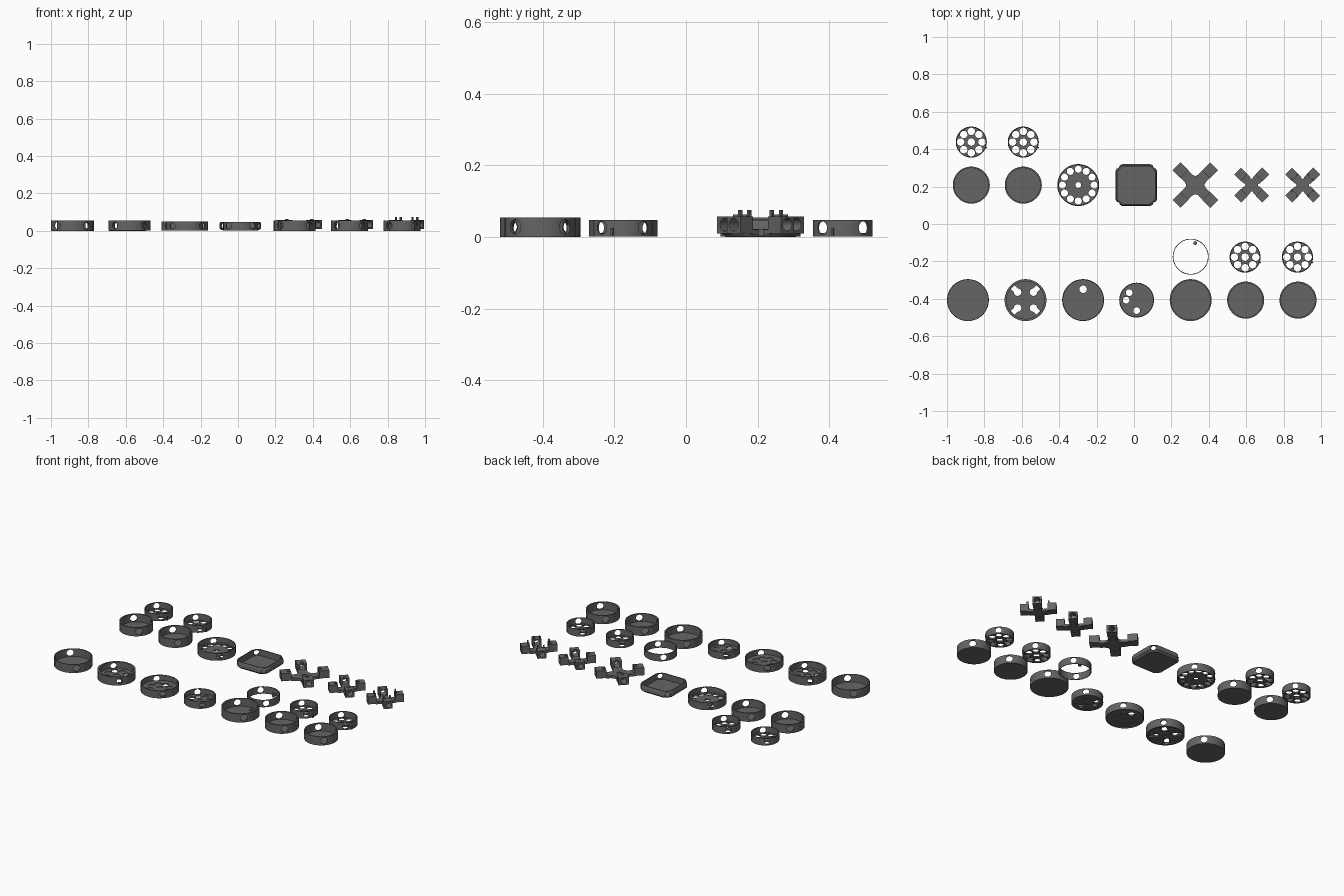
import bpy, bmesh
from math import sin, cos, pi, radians
from mathutils import Matrix, Vector

cube = bpy.data.objects.get("Cube")
if cube:
    bpy.data.objects.remove(cube)

grey = bpy.data.materials.new("dark_grey")
grey.use_nodes = True
COLOUR = (0.13, 0.13, 0.13, 1)
grey.diffuse_color = COLOUR
grey.node_tree.nodes["Principled BSDF"].inputs["Base Color"].default_value = COLOUR
STEPS = 64
DIAGONALS = (45, 135, 225, 315)


def round_shape(a):
    return 1


def square_shape(a):
    return min(1 / max(abs(cos(a)), abs(sin(a))), 1.22)


def cross_shape(a):
    # Concave between the diagonal arms
    return 0.8 - 0.2 * cos(4 * a)


def lathe(bm, profile, shape=round_shape):
    # Sweep a closed profile around the z axis
    rings = []
    for i in range(STEPS):
        a = 2 * pi * i / STEPS
        k = shape(a)
        rings.append([bm.verts.new((r * k * cos(a), r * k * sin(a), z)) for r, z in profile])
    n = len(profile)
    for i in range(STEPS):
        p, q = rings[i], rings[(i + 1) % STEPS]
        for j in range(n):
            m = (j + 1) % n
            if profile[j][0] or profile[m][0]:
                bm.faces.new((p[j], q[j], q[m], p[m]))
    bmesh.ops.remove_doubles(bm, verts=bm.verts, dist=1e-6)
    bmesh.ops.dissolve_degenerate(bm, edges=bm.edges, dist=1e-6)
    bmesh.ops.recalc_face_normals(bm, faces=bm.faces)


def peg(bm, x, y, z0, z1, r, sides=24):
    bmesh.ops.create_cone(bm, cap_ends=True, segments=sides, radius1=r, radius2=r, depth=z1 - z0,
                          matrix=Matrix.Translation((x, y, (z0 + z1) / 2)))


def radial_peg(bm, angle, r0, r1, z, radius):
    # Cylinder lying along a radius
    m = (Matrix.Rotation(radians(angle), 4, "Z") @ Matrix.Translation(((r0 + r1) / 2, 0, z))
         @ Matrix.Rotation(pi / 2, 4, "Y"))
    bmesh.ops.create_cone(bm, cap_ends=True, segments=24, radius1=radius, radius2=radius,
                          depth=r1 - r0, matrix=m)


def block(bm, angle, r0, r1, width, z0, z1, side=0):
    # Box placed along a radius
    m = (Matrix.Rotation(radians(angle), 4, "Z")
         @ Matrix.Translation(((r0 + r1) / 2, side, (z0 + z1) / 2))
         @ Matrix.Diagonal(Vector((r1 - r0, width, z1 - z0, 1))))
    bmesh.ops.create_cube(bm, size=1, matrix=m)


def make(name, bm, x, y):
    mesh = bpy.data.meshes.new(name)
    bm.to_mesh(mesh)
    bm.free()
    ob = bpy.data.objects.new(name, mesh)
    bpy.context.collection.objects.link(ob)
    ob.location = (x, y, 0)
    mesh.materials.append(grey)
    return ob


def finish(ob, *cutters):
    # Cut the holes one set at a time, then smooth the curved walls
    bpy.ops.object.select_all(action="DESELECT")
    bpy.context.view_layer.objects.active = ob
    ob.select_set(True)
    for cuts in cutters:
        cutter = make("cutter", cuts, *ob.location[:2])
        mod = ob.modifiers.new("holes", "BOOLEAN")
        mod.operation, mod.solver, mod.object = "DIFFERENCE", "EXACT", cutter
        bpy.ops.object.modifier_apply(modifier=mod.name)
        bpy.data.objects.remove(cutter)
    bpy.ops.object.shade_smooth_by_angle(angle=radians(30))


def side_holes(r, z, radius):
    cuts = bmesh.new()
    for a in DIAGONALS:
        radial_peg(cuts, a, r - 0.03, r + 0.03, z, radius)
    return cuts


def tray(name, x, y, r, h, wall):
    bm = bmesh.new()
    lathe(bm, [(0, 0), (r, 0), (r, h), (r - wall, h), (r - wall, 0.005), (0, 0.005)])
    finish(make(name, bm, x, y), side_holes(r, h / 2 + 0.001, 0.0205))


def ring_wall(name, x, y, r, h, wall):
    bm = bmesh.new()
    lathe(bm, [(r - wall, 0.002), (r, 0.002), (r, h), (r - wall, h)])
    finish(make(name, bm, x, y), side_holes(r, h / 2 + 0.002, 0.0185))


def perforated(name, x, y, r, h, wall, lo, ring, count, hole, centre, open_holes=None, slots=False):
    # Drum wall around a low plate with a ring of open or blind holes
    ring_wall(name + "_wall", x, y, r, h, wall)
    hi = lo + 0.009
    plate, holes = bmesh.new(), bmesh.new()
    peg(plate, 0, 0, lo, hi, r - wall + 0.001, STEPS)

    def drill(px, py, radius, through):
        if through:
            peg(holes, px, py, lo - 0.01, hi + 0.01, radius)
        else:
            peg(holes, px, py, hi - 0.0035, hi + 0.01, radius)
            peg(holes, px, py, lo - 0.01, lo + 0.0035, radius)

    for i in range(count):
        a = 2 * pi * i / count
        drill(ring * cos(a), ring * sin(a), hole, open_holes is None or i in open_holes)
    drill(0, 0, centre, open_holes is None)
    cutters = [holes]
    if slots:
        slot = bmesh.new()
        for a in DIAGONALS:
            block(slot, a, ring, r - wall - 0.003, 0.028, lo - 0.02, hi + 0.02)
        cutters.append(slot)
    finish(make(name + "_plate", plate, x, y), *cutters)


def cross(name, x, y, reach, inner, width, pins=False):
    # Low concave hub with four diagonal arms ending in bored blocks
    bm, cuts = bmesh.new(), bmesh.new()
    lathe(bm, [(0, 0.005), (inner, 0.005), (inner, 0.022), (0, 0.022)], cross_shape)
    peg(cuts, 0, 0, 0.018, 0.03, 0.016)
    finish(make(name + "_hub", bm, x, y), cuts)
    for i, a in enumerate(DIAGONALS):
        bm, cuts = bmesh.new(), bmesh.new()
        block(bm, a, inner, reach, width, 0.01, 0.058)
        radial_peg(cuts, a, inner - 0.01, reach + 0.01, 0.035, 0.018)
        finish(make(f"{name}_block_{i + 1}", bm, x, y), cuts)
        bm = bmesh.new()
        block(bm, a, inner * 0.6, inner + 0.002, width * 0.95, 0.006, 0.021)
        if pins:
            for side in (-0.018, 0.018):
                block(bm, a, inner + 0.002, inner + 0.011, 0.008, 0.057, 0.075, side)
        else:
            peg(bm, inner * 1.15 * cos(radians(a)), inner * 1.15 * sin(radians(a)),
                0.056, 0.063, 0.01)
        finish(make(f"{name}_arm_{i + 1}", bm, x, y))


# Closed-bottom trays
for i, (x, y, r) in enumerate([(-0.888, -0.407, 0.112), (0.303, -0.407, 0.112),
                               (0.597, -0.407, 0.099), (0.877, -0.407, 0.099),
                               (-0.87, 0.208, 0.099), (-0.592, 0.208, 0.099)]):
    tray(f"tray_{i + 1}", x, y, r, 0.055, 0.004 if i == 0 else 0.008)

# Small wheels with eight open holes and an outer tab
for i, (x, y) in enumerate([(-0.87, 0.438), (-0.592, 0.438), (0.594, -0.177), (0.874, -0.177)]):
    perforated(f"small_wheel_{i + 1}", x, y, 0.083, 0.048, 0.005, 0.002, 0.057, 8, 0.02, 0.02)
    tab = bmesh.new()
    block(tab, -20, 0.08, 0.09, 0.006, 0.002, 0.025)
    finish(make(f"small_wheel_tab_{i + 1}", tab, x, y))

# Large wheels
perforated("twelve_hole_wheel", -0.298, 0.208, 0.112, 0.05, 0.005, 0.007, 0.085, 12, 0.019, 0.016)
perforated("slotted_wheel", -0.58, -0.407, 0.112, 0.055, 0.012, 0.007, 0.06, 8, 0.02, 0.02,
           (1, 3, 5, 7), True)
perforated("one_hole_wheel", -0.272, -0.407, 0.112, 0.05, 0.005, 0.007, 0.058, 8, 0.02, 0.02, (2,))
perforated("three_hole_wheel", 0.014, -0.407, 0.093, 0.048, 0.005, 0.005, 0.056, 8, 0.018, 0.018,
           (3, 4, 6))

# Open ring and the locating pegs beside it
ring_wall("open_ring", 0.303, -0.175, 0.096, 0.048, 0.004)
for name, y, z0, z1 in (("ring_peg", -0.102, 0.002, 0.02), ("tray_peg", -0.334, 0.004, 0.012)):
    bm = bmesh.new()
    peg(bm, 0.327, y, z0, z1, 0.01)
    finish(make(name, bm, 0, 0))

# Rounded square tray
bm = bmesh.new()
lathe(bm, [(0, 0.004), (0.1, 0.004), (0.112, 0.015), (0.112, 0.037), (0.106, 0.048),
           (0.1, 0.048), (0.1, 0.009), (0, 0.009)], square_shape)
finish(make("square_tray", bm, 0.012, 0.208), side_holes(0.13, 0.028, 0.0165))

# Cross-shaped holders
cross("large_cross", 0.328, 0.208, 0.142, 0.082, 0.06)
cross("small_cross", 0.629, 0.208, 0.106, 0.056, 0.052)
cross("pinned_cross", 0.902, 0.208, 0.106, 0.056, 0.052, True)
